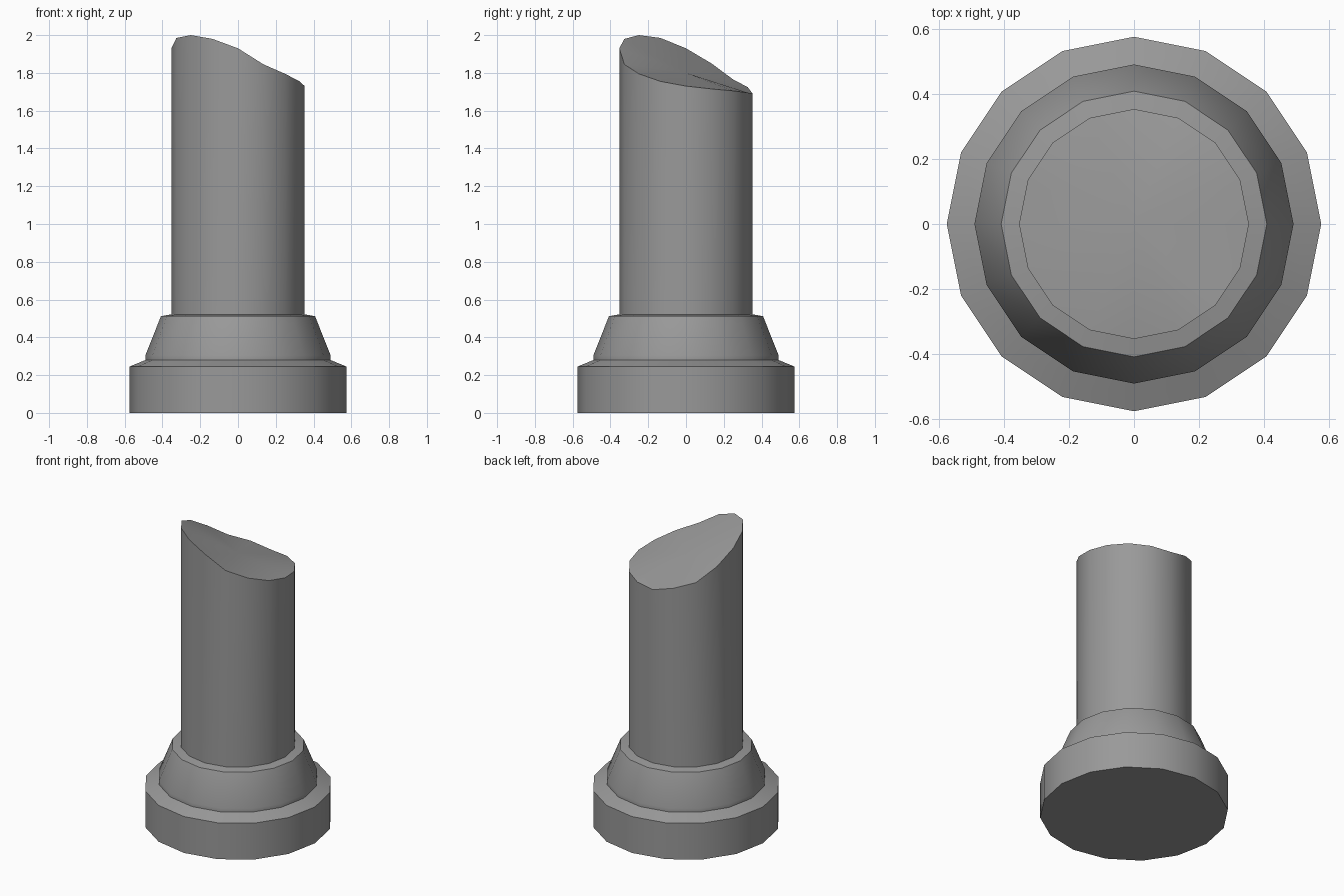
import bpy, bmesh
from math import cos, sin, pi, radians

if "Cube" in bpy.data.objects:
    bpy.data.objects.remove(bpy.data.objects["Cube"])

SIDES = 16

# Dark grey stone
stone = bpy.data.materials.new("dark_stone")
stone.diffuse_color = (0.32, 0.32, 0.32, 1)
stone.use_nodes = True
stone.node_tree.nodes["Principled BSDF"].inputs["Base Color"].default_value = stone.diffuse_color


def ring(bm, radius, heights):
    """Ring of vertices; heights is one value or one per side."""
    if not isinstance(heights, list):
        heights = [heights] * SIDES
    return [bm.verts.new((radius * cos(2 * pi * i / SIDES),
                          radius * sin(2 * pi * i / SIDES), h))
            for i, h in enumerate(heights)]


def turned_part(name, profile, bottom=False, top_centre=None):
    """Lathe a (radius, height) profile into a 16-sided part."""
    bm = bmesh.new()
    rings = [ring(bm, r, h) for r, h in profile]
    for a, b in zip(rings, rings[1:]):
        for i in range(SIDES):
            j = (i + 1) % SIDES
            bm.faces.new((a[i], a[j], b[j], b[i]))
    if bottom:
        bm.faces.new(rings[0][::-1])
    if top_centre is not None:
        c = bm.verts.new((0, 0, top_centre))
        last = rings[-1]
        for i in range(SIDES):
            bm.faces.new((last[i], last[(i + 1) % SIDES], c))
    mesh = bpy.data.meshes.new(name)
    bm.to_mesh(mesh)
    bm.free()
    mesh.materials.append(stone)
    obj = bpy.data.objects.new(name, mesh)
    bpy.context.collection.objects.link(obj)
    bpy.ops.object.select_all(action='DESELECT')
    obj.select_set(True)
    bpy.context.view_layer.objects.active = obj
    bpy.ops.object.shade_smooth_by_angle(angle=radians(30))
    return obj


# Wide foot with a sloped shoulder
turned_part("plinth", [(0.575, 0), (0.575, 0.245), (0.49, 0.28)], bottom=True)

# Tapered collar with a narrow ledge around the shaft
turned_part("collar", [(0.49, 0.28), (0.49, 0.305), (0.408, 0.512), (0.353, 0.522)])

# Shaft broken off along an uneven slope, heights anticlockwise from +x
break_line = [1.73, 1.715, 1.705, 1.695, 1.69, 1.725, 1.765, 1.85,
              1.93, 1.985, 2.0, 1.98, 1.93, 1.845, 1.795, 1.755]
turned_part("broken_shaft", [(0.353, 0.522), (0.353, break_line)], top_centre=1.80)
